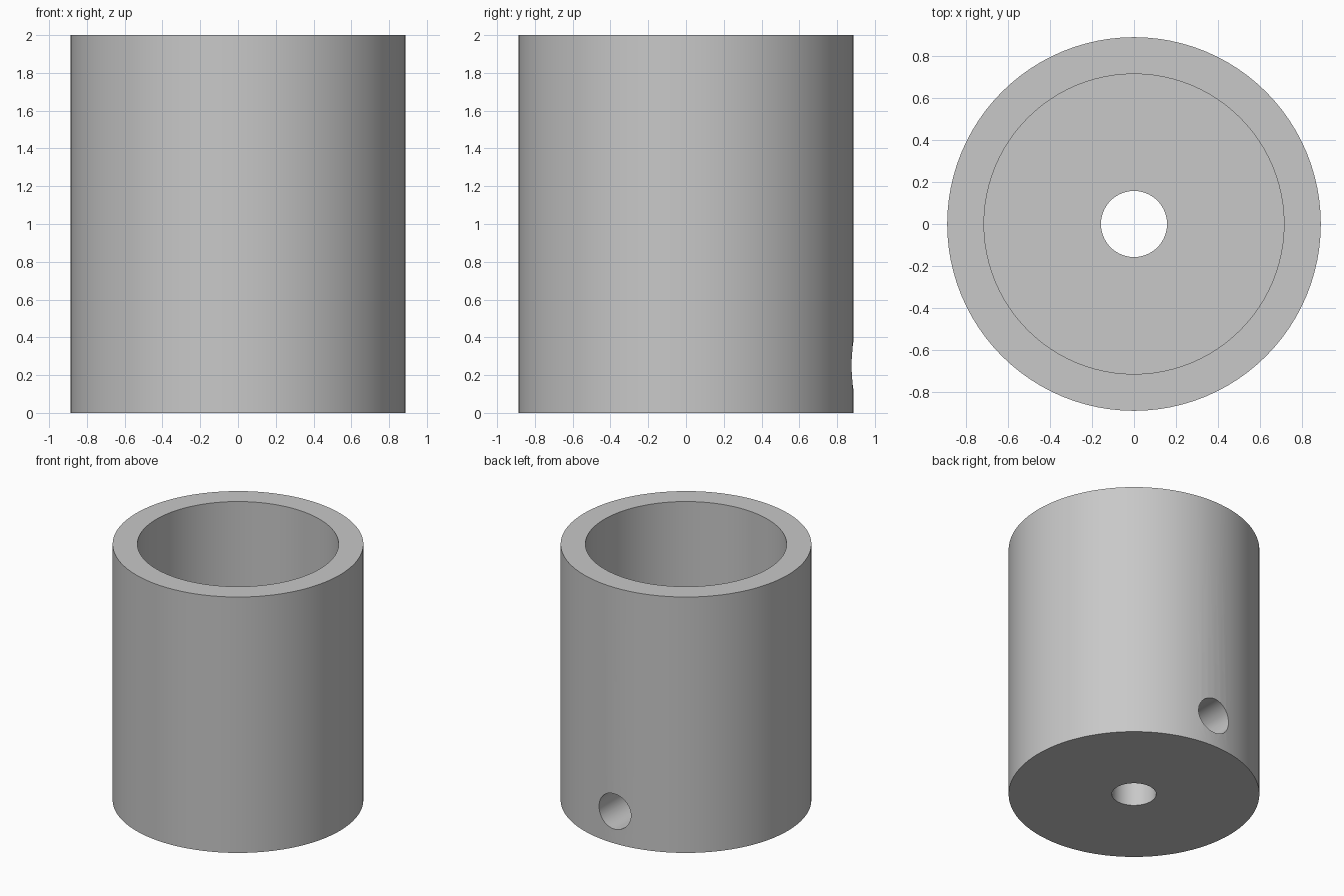
import bpy
import bmesh
import math
from mathutils import Matrix

cube = bpy.data.objects.get("Cube")
if cube:
    bpy.data.objects.remove(cube, do_unlink=True)

HEIGHT, OUTER, INNER = 2.0, 0.888, 0.713
FLOOR, BORE = 0.5, 0.157
SCREW_R, SCREW_Z = 0.138, 0.25
SIDES = 96

grey = bpy.data.materials.new("light_grey")
grey.use_nodes = True
colour = (0.58, 0.58, 0.58, 1.0)
grey.diffuse_color = colour
grey.node_tree.nodes["Principled BSDF"].inputs["Base Color"].default_value = colour


def make_object(name, bm):
    bmesh.ops.recalc_face_normals(bm, faces=bm.faces)
    mesh = bpy.data.meshes.new(name)
    bm.to_mesh(mesh)
    bm.free()
    obj = bpy.data.objects.new(name, mesh)
    mesh.materials.append(grey)
    bpy.context.collection.objects.link(obj)
    return obj


def lathe(name, profile):
    """Revolve a closed (radius, height) outline around z."""
    bm = bmesh.new()
    rings = []
    for i in range(SIDES):
        a = 2 * math.pi * i / SIDES
        rings.append([bm.verts.new((r * math.cos(a), r * math.sin(a), z)) for r, z in profile])
    n = len(profile)
    for i in range(SIDES):
        here, there = rings[i], rings[(i + 1) % SIDES]
        for j in range(n):
            k = (j + 1) % n
            bm.faces.new((here[j], there[j], there[k], here[k]))
    return make_object(name, bm)


# Cup body: thick floor with a central bore, open wide cavity above
body = lathe("coupling_cup", [
    (BORE, 0), (OUTER, 0), (OUTER, HEIGHT),
    (INNER, HEIGHT), (INNER, FLOOR), (BORE, FLOOR)])

# Radial set-screw hole from the back into the bore
bm = bmesh.new()
bmesh.ops.create_cone(
    bm, cap_ends=True, segments=48, radius1=SCREW_R, radius2=SCREW_R, depth=1.0,
    matrix=Matrix.Translation((0, 0.55, SCREW_Z)) @ Matrix.Rotation(math.pi / 2, 4, "X"))
cutter = make_object("screw_hole_cutter", bm)
cutter.hide_render = True

cut = body.modifiers.new("screw_hole", "BOOLEAN")
cut.operation = "DIFFERENCE"
cut.solver = "EXACT"
cut.object = cutter

bpy.ops.object.select_all(action="DESELECT")
body.select_set(True)
bpy.context.view_layer.objects.active = body
bpy.ops.object.modifier_apply(modifier=cut.name)
bpy.data.objects.remove(cutter, do_unlink=True)

bpy.ops.object.shade_smooth_by_angle(angle=math.radians(30))
